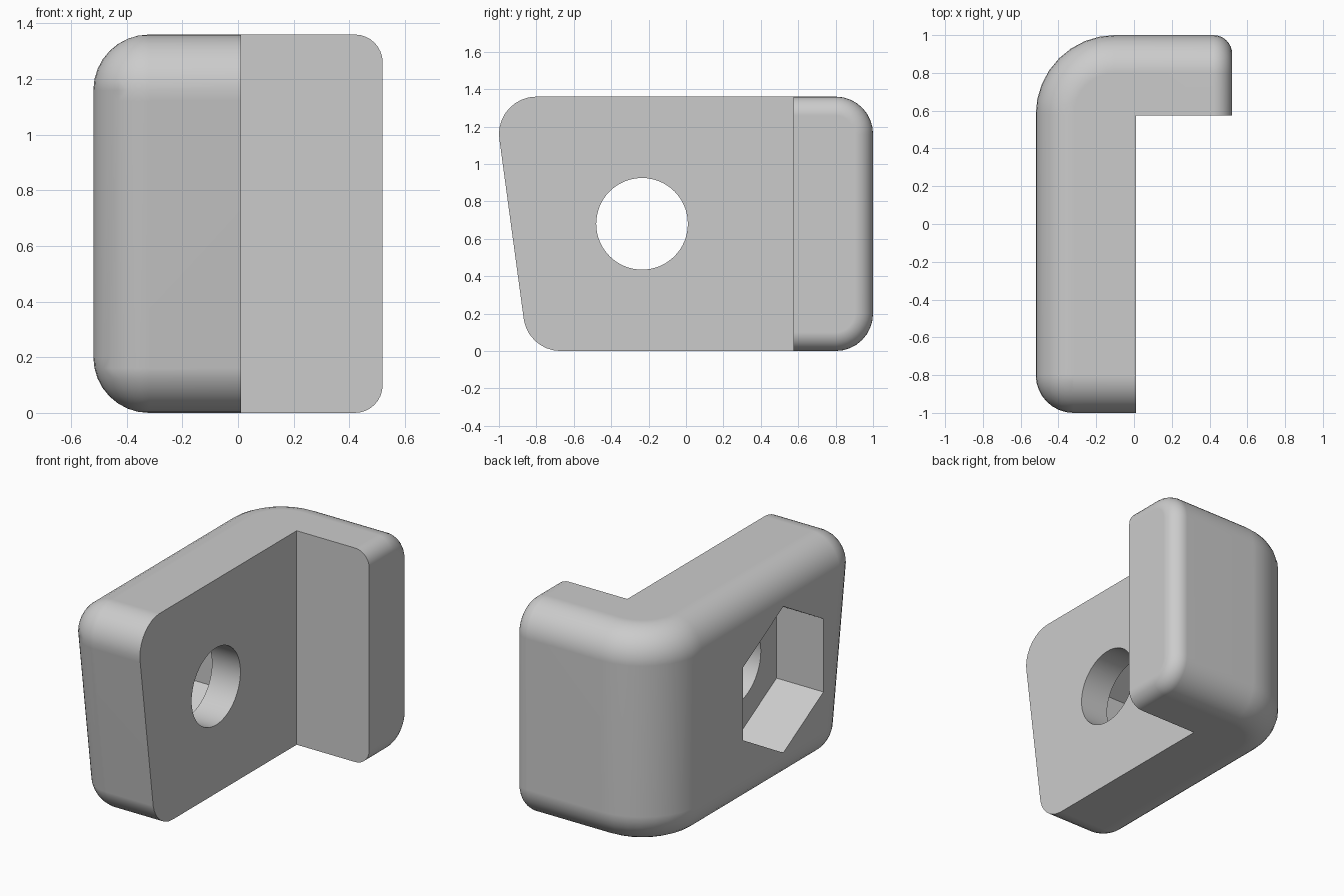
import bpy, bmesh
from math import sin, cos, pi, radians
from mathutils import Vector, Matrix

old = bpy.data.objects.get("Cube")
if old:
    bpy.data.objects.remove(old, do_unlink=True)

HALF_X, HEIGHT = 0.52, 1.36
R = 0.2            # main fillet
R_BACK = 0.42      # vertical back corner
R_END = 0.1        # fillet around the arm end
FRONT_LOW, FRONT_HIGH, BACK = -0.67, -0.8, 0.8   # fillet centres along y
HOLE_Y, HOLE_Z = -0.235, 0.68
POCKET_FLOOR = -0.19
STEPS = 8          # segments per quarter turn


def sphere_points(centre):
    pts = []
    for i in range(-STEPS, STEPS + 1):
        lat = i * pi / 2 / STEPS
        for j in range(4 * STEPS):
            lon = j * pi / 2 / STEPS
            pts.append(centre + R * Vector((cos(lat) * cos(lon), cos(lat) * sin(lon), sin(lat))))
    return pts


def end_points(y, z):
    # quarter torus that rounds the profile corner into the arm end
    pts = []
    for i in range(STEPS + 1):
        a = i * pi / 2 / STEPS
        x = HALF_X - R_END + R_END * sin(a)
        r = R - R_END + R_END * cos(a)
        for j in range(4 * STEPS):
            t = j * pi / 2 / STEPS
            pts.append(Vector((x, y + r * cos(t), z + r * sin(t))))
    return pts


def finish(name, bm):
    bmesh.ops.recalc_face_normals(bm, faces=bm.faces)
    mesh = bpy.data.meshes.new(name)
    bm.to_mesh(mesh)
    bm.free()
    ob = bpy.data.objects.new(name, mesh)
    bpy.context.collection.objects.link(ob)
    return ob


def box_cutter(name, low, high):
    bm = bmesh.new()
    low, high = Vector(low), Vector(high)
    size = high - low
    bmesh.ops.create_cube(bm, size=1, matrix=Matrix.Translation((low + high) / 2) @ Matrix.Diagonal((*size, 1)))
    return finish(name, bm)


def prism_cutter(name, sides, radius, x0, x1):
    # prism along x with a vertex pointing up
    bm = bmesh.new()
    ring = [bm.verts.new((x0, HOLE_Y + radius * sin(2 * pi * k / sides),
                          HOLE_Z + radius * cos(2 * pi * k / sides))) for k in range(sides)]
    face = bm.faces.new(ring)
    ext = bmesh.ops.extrude_face_region(bm, geom=[face])["geom"]
    bmesh.ops.translate(bm, vec=(x1 - x0, 0, 0), verts=[v for v in ext if isinstance(v, bmesh.types.BMVert)])
    return finish(name, bm)


# Rounded outer block: hull around the fillet centres
points = []
for z, front in ((R, FRONT_LOW), (HEIGHT - R, FRONT_HIGH)):
    points += sphere_points(Vector((-HALF_X + R, front, z)))
    for k in range(STEPS + 1):
        a = pi / 2 + k * pi / 2 / STEPS
        r = R_BACK - R
        points += sphere_points(Vector((-HALF_X + R_BACK + r * cos(a), 1 - R_BACK + r * sin(a), z)))
    points += end_points(front, z) + end_points(BACK, z)

bm = bmesh.new()
for p in points:
    bm.verts.new(p)
bmesh.ops.remove_doubles(bm, verts=bm.verts, dist=0.0005)
bmesh.ops.convex_hull(bm, input=bm.verts)
bmesh.ops.delete(bm, geom=[v for v in bm.verts if not v.link_faces], context='VERTS')
bmesh.ops.dissolve_limit(bm, angle_limit=radians(0.5), verts=bm.verts, edges=bm.edges)
bracket = finish("corner_bracket", bm)

# Inner corner, bolt hole and hexagonal nut pocket
cutters = [
    box_cutter("inner_corner_cutter", (0.01, -2, -1), (2, 0.575, 3)),
    prism_cutter("bolt_hole_cutter", 64, 0.245, -1, 1),
    prism_cutter("nut_pocket_cutter", 6, 0.465, -1, POCKET_FLOOR),
]
bpy.ops.object.select_all(action='DESELECT')
bpy.context.view_layer.objects.active = bracket
bracket.select_set(True)
for cutter in cutters:
    cutter.hide_render = True
    mod = bracket.modifiers.new(cutter.name, 'BOOLEAN')
    mod.operation = 'DIFFERENCE'
    mod.solver = 'EXACT'
    mod.object = cutter
    bpy.ops.object.modifier_apply(modifier=mod.name)
    bpy.data.objects.remove(cutter, do_unlink=True)

# Plain grey finish
grey = bpy.data.materials.new("light_grey")
grey.use_nodes = True
colour = (0.6, 0.6, 0.6, 1)
grey.diffuse_color = colour
grey.node_tree.nodes["Principled BSDF"].inputs["Base Color"].default_value = colour
bracket.data.materials.clear()
bracket.data.materials.append(grey)

bpy.ops.object.shade_smooth_by_angle(angle=radians(30))
weighted = bracket.modifiers.new("weighted_normals", 'WEIGHTED_NORMAL')
weighted.keep_sharp = True
